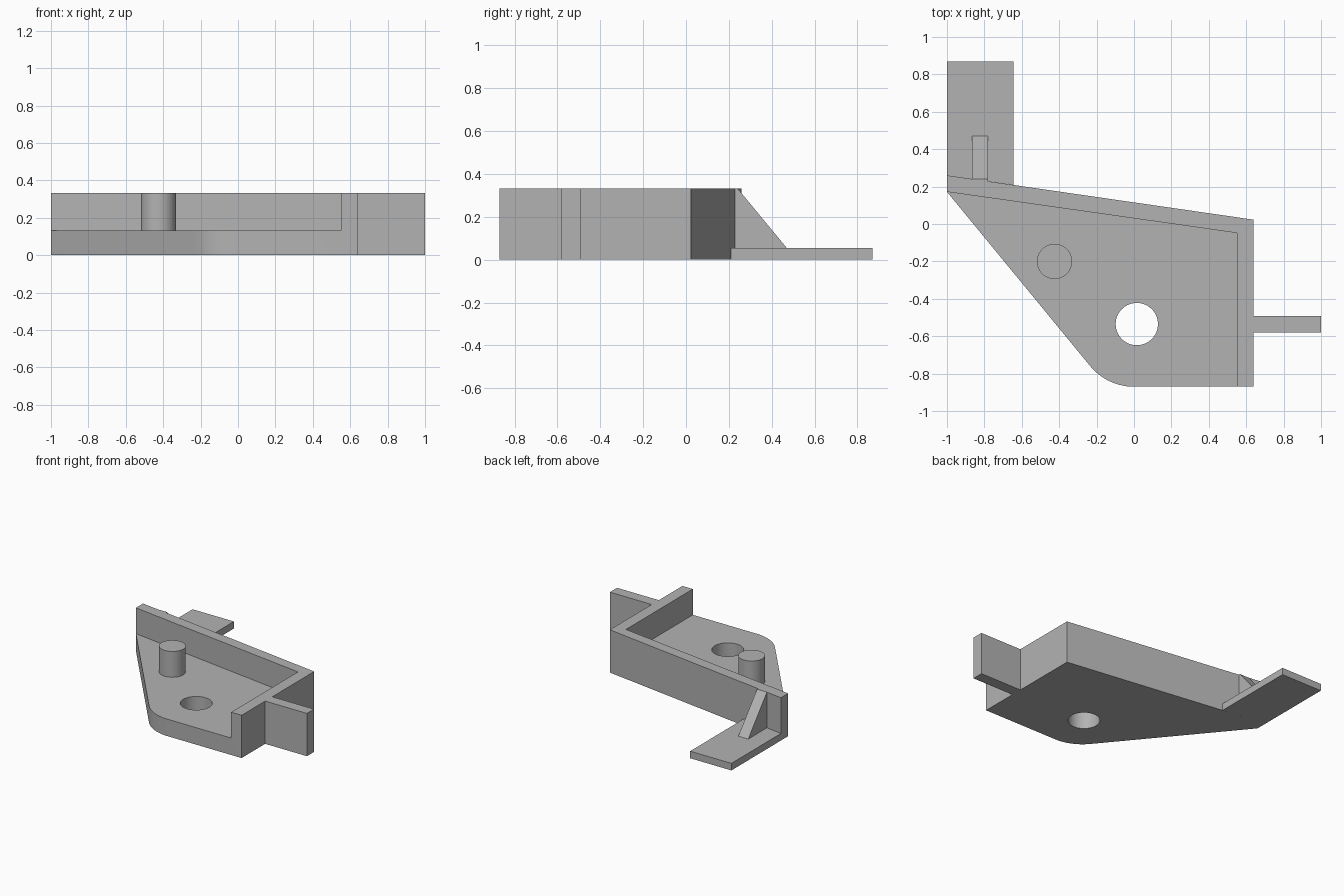
import bpy, bmesh, math
from mathutils import Vector

cube = bpy.data.objects.get("Cube")
if cube:
    bpy.data.objects.remove(cube, do_unlink=True)

grey = bpy.data.materials.new("plain grey")
grey.use_nodes = True
GREY = (0.45, 0.45, 0.45, 1)
grey.diffuse_color = GREY
grey.node_tree.nodes["Principled BSDF"].inputs["Base Color"].default_value = GREY

HEIGHT, FLOOR, FOOT = 0.333, 0.132, 0.055


def prism(name, points, push):
    """Extrude a closed 3D outline along a vector."""
    bm = bmesh.new()
    face = bm.faces.new([bm.verts.new(p) for p in points])
    new = bmesh.ops.extrude_face_region(bm, geom=[face])["geom"]
    bmesh.ops.translate(bm, vec=Vector(push), verts=[v for v in new if isinstance(v, bmesh.types.BMVert)])
    bmesh.ops.recalc_face_normals(bm, faces=bm.faces)
    mesh = bpy.data.meshes.new(name)
    bm.to_mesh(mesh)
    bm.free()
    mesh.materials.append(grey)
    obj = bpy.data.objects.new(name, mesh)
    bpy.context.collection.objects.link(obj)
    return obj


def slab(name, outline, z0, z1):
    return prism(name, [(x, y, z0) for x, y in outline], (0, 0, z1 - z0))


def arc(cx, cy, r, start, end, steps):
    angles = [math.radians(start + (end - start) * i / steps) for i in range(steps + 1)]
    return [(cx + r * math.cos(a), cy + r * math.sin(a)) for a in angles]


def circle(cx, cy, r):
    return arc(cx, cy, r, 0, 360, 64)[:-1]


def select(obj):
    bpy.ops.object.select_all(action="DESELECT")
    obj.select_set(True)
    bpy.context.view_layer.objects.active = obj


def cut(obj, cutter):
    cutter.hide_render = True
    mod = obj.modifiers.new("cut", "BOOLEAN")
    mod.operation, mod.solver, mod.object = "DIFFERENCE", "EXACT", cutter
    select(obj)
    bpy.ops.object.modifier_apply(modifier=mod.name)
    bpy.data.objects.remove(cutter, do_unlink=True)


def smooth(obj):
    select(obj)
    bpy.ops.object.shade_smooth_by_angle(angle=math.radians(30))


# Body: rounded-corner block, pocketed to leave a floor and two walls
outline = [(-1, 0.172), (-1, 0.26), (0.64, 0.023), (0.64, -0.87)]
outline += arc(0, -0.566, 0.304, 270, 219.6, 14)
body = slab("tray_body", outline, 0, HEIGHT)
pocket = [(0.55, -0.048), (0.55, -2), (-2, -2), (-2, 0.314)]
cut(body, slab("pocket_cutter", pocket, FLOOR, 1))
cut(body, slab("hole_cutter", circle(0.015, -0.535, 0.113), -1, 1))
smooth(body)

# Round pin standing on the floor
smooth(slab("pin", circle(-0.425, -0.2, 0.094), FLOOR, HEIGHT))

# Upright tab on the left wall
slab("side_tab", [(0.64, -0.58), (1, -0.58), (1, -0.492), (0.64, -0.492)], 0, HEIGHT)

# Flat foot behind the back wall, with its sloping rib
slab("back_foot", [(-1, 0.26), (-0.645, 0.209), (-0.645, 0.87), (-1, 0.87)], 0, FOOT)
rib = [(0.2, 0.03), (0.47, 0.03), (0.47, FOOT), (0.24, HEIGHT), (0.2, HEIGHT)]
prism("foot_rib", [(-0.865, y, z) for y, z in rib], (0.085, 0, 0))
